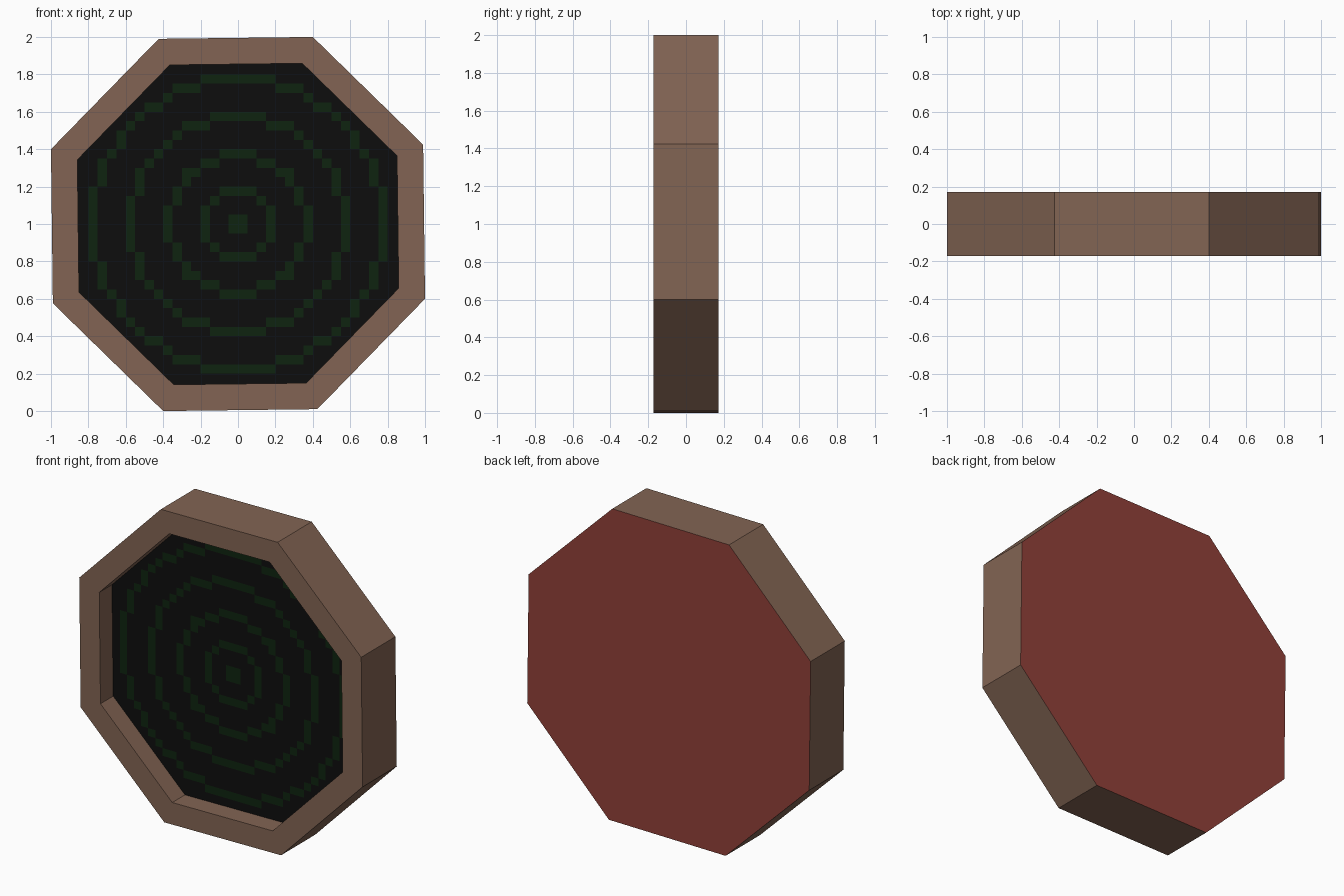
import bpy
import bmesh
import math

if "Cube" in bpy.data.objects:
    bpy.data.objects.remove(bpy.data.objects["Cube"])

OUTER, INNER = 1.077, 0.925         # corner radii of the frame
FRONT, BACK, FACE = -0.172, 0.172, -0.044
TURN = math.radians(68.2)           # octagon is very slightly twisted
CELL = 0.05                         # size of one target-pattern cell


def material(name, rgb):
    m = bpy.data.materials.new(name)
    lin = [((c / 255 + 0.055) / 1.055) ** 2.4 if c > 10 else c / 255 / 12.92 for c in rgb]
    m.diffuse_color = (*lin, 1)
    m.use_nodes = True
    m.node_tree.nodes["Principled BSDF"].inputs["Base Color"].default_value = m.diffuse_color
    return m


def finish(bm, name, mat):
    mesh = bpy.data.meshes.new(name)
    bm.to_mesh(mesh)
    bm.free()
    mesh.materials.append(mat)
    obj = bpy.data.objects.new(name, mesh)
    bpy.context.collection.objects.link(obj)
    return obj


def octagon(bm, radius, y):
    return [bm.verts.new((radius * math.cos(TURN + k * math.pi / 4), y,
                          1 + radius * math.sin(TURN + k * math.pi / 4))) for k in range(8)]


brown = material("brown wood", (130, 100, 83))
red = material("dull red", (145, 65, 57))
black = material("black", (13, 13, 13))
green = material("dark green", (14, 36, 16))

# Frame: recess wall, front rim and outer wall
bm = bmesh.new()
loops = [octagon(bm, r, y) for r, y in
         ((INNER, FACE), (INNER, FRONT), (OUTER, FRONT), (OUTER, BACK))]
for a, b in zip(loops, loops[1:]):
    for k in range(8):
        n = (k + 1) % 8
        bm.faces.new((a[n], a[k], b[k], b[n]))
finish(bm, "frame", brown)

# Red back panel
bm = bmesh.new()
bm.faces.new(octagon(bm, OUTER, BACK)[::-1])
finish(bm, "back_panel", red)

# Black recessed face
bm = bmesh.new()
bm.faces.new(octagon(bm, INNER, FACE))
finish(bm, "face_panel", black)


# Green stepped rings: border cells of discs drawn on a square grid
def inside(i, j, radius):
    return math.hypot(i + 0.5, j + 0.5) < radius - 0.1


def is_border(i, j, radius):
    return inside(i, j, radius) and not all(
        inside(i + di, j + dj, radius) for di, dj in ((1, 0), (-1, 0), (0, 1), (0, -1)))


bm = bmesh.new()
for i in range(-16, 16):
    for j in range(-16, 16):
        centre = -1 <= i <= 0 and -1 <= j <= 0
        if centre or any(is_border(i, j, r) for r in (4, 8, 12, 16)):
            corners = ((i, j), (i + 1, j), (i + 1, j + 1), (i, j + 1))
            bm.faces.new([bm.verts.new((x * CELL, FACE - 0.004, 1 + z * CELL))
                          for x, z in corners])
bmesh.ops.remove_doubles(bm, verts=bm.verts, dist=0.0001)
finish(bm, "target_rings", green)
